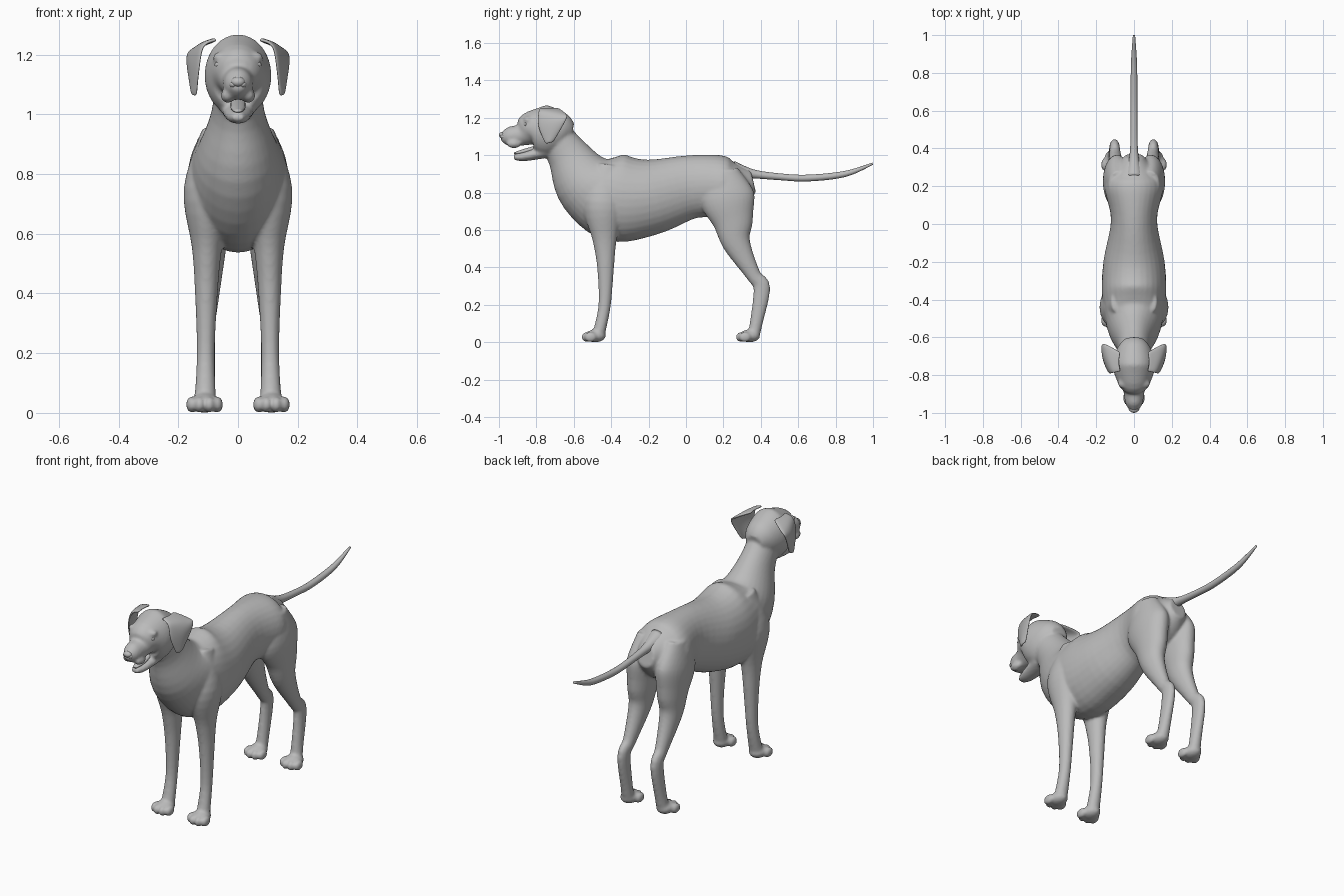
import bpy, bmesh, math
from mathutils import Vector, Matrix

cube = bpy.data.objects.get("Cube")
if cube:
    bpy.data.objects.remove(cube, do_unlink=True)

coat = bpy.data.materials.new("plain_grey")
coat.use_nodes = True
coat.diffuse_color = (.5, .5, .5, 1)
coat.node_tree.nodes["Principled BSDF"].inputs["Base Color"].default_value = coat.diffuse_color


def finish(name, bm):
    """Turn a bmesh into a smooth shaded, coloured object."""
    bmesh.ops.recalc_face_normals(bm, faces=bm.faces)
    for face in bm.faces:
        face.smooth = True
    mesh = bpy.data.meshes.new(name)
    bm.to_mesh(mesh)
    bm.free()
    mesh.materials.append(coat)
    obj = bpy.data.objects.new(name, mesh)
    bpy.context.collection.objects.link(obj)
    return obj


def spline(rows, steps):
    """Smooth curve passing through rows of numbers."""
    rows = [Vector(row) for row in rows]
    padded = [rows[0], *rows, rows[-1]]
    curve = []
    for before, start, end, after in zip(padded, rows, rows[1:], padded[3:]):
        leave, arrive, gap = (end - before) / 2, (after - start) / 2, end - start
        for step in range(steps):
            t = step / steps
            bend = gap * 3 - leave * 2 - arrive
            twist = leave + arrive - gap * 2
            curve.append(start + (leave + (bend + twist * t) * t) * t)
    return curve + [rows[-1]]


def sweep(bm, path, x_start=0, x_end=0, sides=32):
    """Skin ovals set square to a path of (y, z, half depth, half width)."""
    points = spline(path, steps=5)
    last = len(points) - 1
    previous = None
    for i, point in enumerate(points):
        ahead = points[min(i + 1, last)] - points[max(i - 1, 0)]
        across = Vector((0, ahead[1], -ahead[0])).normalized() * point[2]
        centre = Vector((x_start + (x_end - x_start) * i / last, point[0], point[1]))
        sideways = Vector((point[-1], 0, 0))
        ring = []
        for k in range(sides):
            angle = math.tau * k / sides
            ring.append(bm.verts.new(centre + across * math.cos(angle) + sideways * math.sin(angle)))
        if previous:
            for k in range(sides):
                bm.faces.new((previous[k - 1], previous[k], ring[k], ring[k - 1]))
        if i in (0, last):
            bm.faces.new(ring)
        previous = ring


def ellipsoid(bm, centre, size):
    placing = Matrix.Translation(centre) @ Matrix.Diagonal((*size, 1))
    bmesh.ops.create_uvsphere(bm, u_segments=20, v_segments=14, radius=1, matrix=placing)


def add_paw(bm, x, toe_tip):
    """Pad with four toes, the outer pair set back."""
    ellipsoid(bm, (x, toe_tip + .075, .034), (.046, .056, .034))
    for spread in (-.043, -.016, .016, .043):
        setback = .024 + abs(spread) * .6
        ellipsoid(bm, (x + spread, toe_tip + setback, .028), (.019, .034, .028))


# Rump to nape
trunk = [(.36, .86, .06, .05), (.27, .84, .13, .12), (.19, .835, .165, .155),
         (.02, .83, .17, .122), (-.2, .775, .205, .162), (-.38, .775, .235, .17),
         (-.53, .85, .18, .145), (-.63, 1, .115, .09), (-.71, 1.12, .09, .08)]

# Muzzle to back of skull
head = [(-.99, 1.1, .02, .02), (-.95, 1.1, .05, .045), (-.88, 1.11, .06, .058),
        (-.83, 1.135, .1, .09), (-.75, 1.13, .138, .112), (-.66, 1.13, .1, .09),
        (-.61, 1.12, .05, .05)]

jaw = [(-.92, .992, .015, .02), (-.87, .993, .025, .04), (-.75, 1.02, .035, .06)]

# Shoulder to wrist, and thigh to heel
front_leg = [(-.41, .95, .05, .02), (-.44, .75, .11, .08), (-.435, .55, .065, .05),
             (-.43, .4, .045, .038), (-.435, .2, .033, .03), (-.465, .05, .033, .036)]
hind_leg = [(.2, .92, .08, .05), (.22, .78, .145, .075), (.25, .65, .11, .066),
            (.27, .53, .075, .053), (.36, .36, .04, .032), (.405, .29, .045, .027),
            (.375, .1, .034, .03), (.36, .04, .034, .035)]

# One continuous skin for trunk, head, jaw and limbs
skin = bmesh.new()
for part in (trunk, head, jaw):
    sweep(skin, part)
for side in (-1, 1):
    sweep(skin, front_leg, x_start=side * .1, x_end=side * .11)
    sweep(skin, hind_leg, x_start=side * .085, x_end=side * .11)
    add_paw(skin, side * .112, toe_tip=-.56)
    add_paw(skin, side * .112, toe_tip=.265)
    # Brow and upper lip
    ellipsoid(skin, (side * .055, -.845, 1.19), (.03, .025, .02))
    ellipsoid(skin, (side * .034, -.92, 1.062), (.024, .04, .024))
body = finish("body", skin)
blend = body.modifiers.new("blend", 'REMESH')
blend.mode = 'VOXEL'
blend.voxel_size = .008
blend.use_smooth_shade = True
soften = body.modifiers.new("soften", 'SMOOTH')
soften.factor = .5
soften.iterations = 5

# Tail, round in section
bm = bmesh.new()
sweep(bm, [(.25, .92, .05), (.36, .9, .024), (.5, .885, .018), (.65, .878, .018),
           (.85, .9, .016), (.998, .955, .006)], sides=16)
finish("tail", bm)

# Tongue lying in the open jaw
bm = bmesh.new()
sweep(bm, [(-.92, 1.01, .005, .012), (-.87, 1.02, .012, .024), (-.8, 1.04, .012, .025)], sides=16)
finish("tongue", bm)

# Nose pad with nostril wings
bm = bmesh.new()
ellipsoid(bm, (0, -.98, 1.108), (.024, .02, .017))
for side in (-1, 1):
    ellipsoid(bm, (side * .016, -.975, 1.1), (.013, .018, .012))
finish("nose", bm)

# Front and back edge of the ear flap, root to tip
ear_edges = [(.07, -.78, 1.25, .07, -.68, 1.25), (.115, -.79, 1.23, .14, -.64, 1.22),
             (.13, -.79, 1.15, .17, -.64, 1.19), (.14, -.75, 1.06, .145, -.71, 1.07)]


def add_ear(name, side, columns=4):
    """Hanging flap, bulged outward between its edges."""
    bm = bmesh.new()
    previous = None
    for edges in spline(ear_edges, steps=3):
        front, back = Vector(edges[:3]), Vector(edges[3:])
        row = []
        for k in range(columns + 1):
            spot = front.lerp(back, k / columns)
            bulge = .01 * math.sin(math.pi * k / columns)
            row.append(bm.verts.new((side * (spot.x + bulge), spot.y, spot.z)))
        if previous:
            for k in range(columns):
                bm.faces.new((previous[k], previous[k + 1], row[k + 1], row[k]))
        previous = row
    ear = finish(name, bm)
    flesh = ear.modifiers.new("thickness", 'SOLIDIFY')
    flesh.thickness = .012
    flesh.offset = 0
    rounding = ear.modifiers.new("rounding", 'SUBSURF')
    rounding.levels = rounding.render_levels = 2


def add_eye(name, side):
    """Eyeball with a raised lid rim."""
    centre = Vector((side * .062, -.857, 1.166))
    bm = bmesh.new()
    ellipsoid(bm, centre, (.016, .012, .011))
    finish(name, bm)
    bpy.ops.mesh.primitive_torus_add(major_segments=20, minor_segments=8,
                                     major_radius=.015, minor_radius=.0035,
                                     location=centre + Vector((0, -.007, 0)),
                                     rotation=(math.pi / 2, 0, side * .5))
    lid = bpy.context.object
    lid.name = name + "lid"
    lid.scale.y = .75
    lid.data.materials.append(coat)
    bpy.ops.object.shade_smooth()


for side, word in ((-1, "right"), (1, "left")):
    add_ear(word + "_ear", side)
    add_eye(word + "_eye", side)
